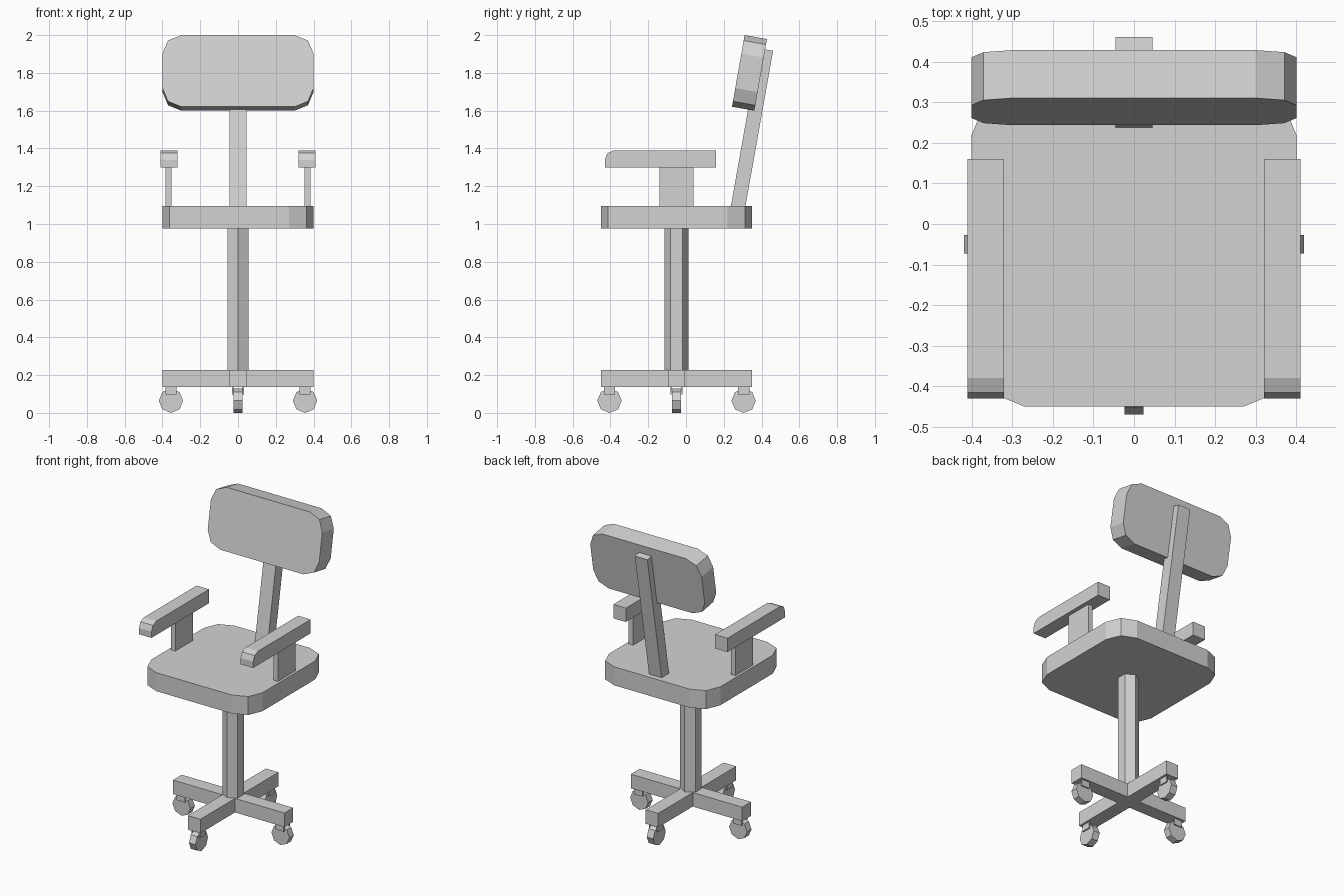
import bpy, bmesh, math
from mathutils import Matrix, Vector

cube = bpy.data.objects.get("Cube")
if cube:
    bpy.data.objects.remove(cube, do_unlink=True)

grey = bpy.data.materials.new("light grey")
grey.use_nodes = True
colour = (0.65, 0.65, 0.65, 1)
grey.diffuse_color = colour
grey.node_tree.nodes["Principled BSDF"].inputs["Base Color"].default_value = colour

AXIS_Y = -0.05                      # the column stands a little forward of centre
TILT = math.radians(10)


def finish(name, bm, matrix=Matrix()):
    bm.transform(matrix)
    bmesh.ops.recalc_face_normals(bm, faces=bm.faces)
    mesh = bpy.data.meshes.new(name)
    bm.to_mesh(mesh)
    bm.free()
    mesh.materials.append(grey)
    obj = bpy.data.objects.new(name, mesh)
    bpy.context.collection.objects.link(obj)
    return obj


def prism(name, outline, direction, matrix=Matrix()):
    """Extrude a closed outline of 3D points along a direction."""
    bm = bmesh.new()
    face = bm.faces.new([bm.verts.new(p) for p in outline])
    moved = bmesh.ops.extrude_face_region(bm, geom=[face], use_keep_orig=True)["geom"]
    bmesh.ops.translate(bm, vec=Vector(direction),
                        verts=[v for v in moved if isinstance(v, bmesh.types.BMVert)])
    return finish(name, bm, matrix)


def box(name, low, high, matrix=Matrix()):
    x0, y0, z0 = low
    x1, y1, z1 = high
    outline = [(x0, y0, z0), (x1, y0, z0), (x1, y1, z0), (x0, y1, z0)]
    return prism(name, outline, (0, 0, z1 - z0), matrix)


def rounded_rect(width, depth, radius):
    """Rectangle with two-segment corners."""
    points = []
    for i, (sx, sy) in enumerate([(1, 1), (-1, 1), (-1, -1), (1, -1)]):
        for step in range(3):
            a = math.pi / 2 * (i + step / 2)
            points.append((sx * (width / 2 - radius) + radius * math.cos(a),
                           sy * (depth / 2 - radius) + radius * math.sin(a)))
    return points


# Seat
prism("seat", [(x, y + AXIS_Y, 0.975) for x, y in rounded_rect(0.8, 0.8, 0.13)],
      (0, 0, 0.12))

# Backrest, leaning back
lean = Matrix.Translation((0, 0.336, 1.8)) @ Matrix.Rotation(-TILT, 4, "X")
prism("backrest", [(x, -0.06, z) for x, z in rounded_rect(0.8, 0.385, 0.1)],
      (0, 0.12, 0), lean)

# Back support bar, cut level with the seat and square at the top
prism("back_support",
      [(-0.045, 0.236, 1.085), (-0.045, 0.313, 1.085),
       (-0.045, 0.461, 1.917), (-0.045, 0.386, 1.93)], (0.09, 0, 0))

# Armrests with a rounded front top edge
for side, sign in (("left", 1), ("right", -1)):
    profile = [(0.16, 1.39), (0.16, 1.30), (-0.43, 1.30)]
    for step in range(3):
        a = math.pi - step * math.pi / 4
        profile.append((-0.38 + 0.05 * math.cos(a), 1.34 + 0.05 * math.sin(a)))
    prism(side + "_arm_pad", [(sign * 0.32, y, z) for y, z in profile],
          (sign * 0.09, 0, 0))
    x0, x1 = sorted((sign * 0.352, sign * 0.384))
    box(side + "_arm_post", (x0, -0.14, 1.09), (x1, 0.04, 1.30))

# Six-sided column
ring = [math.radians(60 * i + 30) for i in range(6)]
prism("column", [(0.0635 * math.cos(a), AXIS_Y + 0.0635 * math.sin(a), 0.22) for a in ring],
      (0, 0, 0.76))

# Four base legs, joined at the centre, each with a caster
for i, side in enumerate(("left", "back", "right", "front")):
    turn = Matrix.Translation((0, AXIS_Y, 0)) @ Matrix.Rotation(i * math.pi / 2, 4, "Z")
    leg = [(0, 0, 0.137), (0.045, -0.045, 0.137), (0.4, -0.045, 0.137),
           (0.4, 0.045, 0.137), (0.045, 0.045, 0.137)]
    prism(side + "_base_leg", leg, (0, 0, 0.091), turn)

    octagon = [math.pi / 4 * k for k in range(8)]
    prism(side + "_caster_wheel",
          [(0.355 + 0.0645 * math.cos(a), -0.023, 0.0645 + 0.0645 * math.sin(a))
           for a in octagon], (0, 0.046, 0), turn)
    for label, y in (("a", -0.031), ("b", 0.023)):
        box(side + "_caster_fork_" + label, (0.325, y, 0.097), (0.385, y + 0.008, 0.14), turn)
